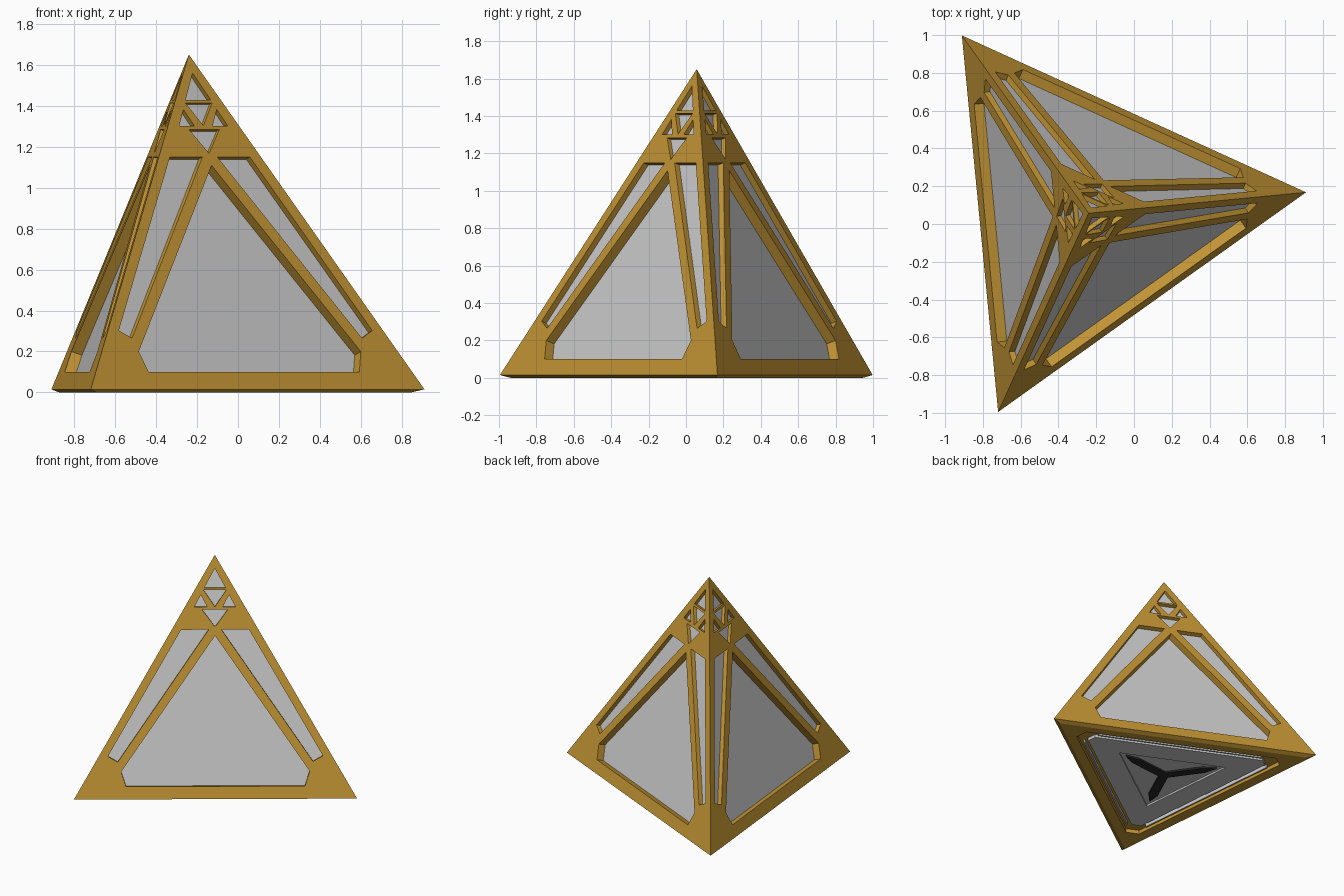
import bpy, bmesh, math
from mathutils import Vector

if "Cube" in bpy.data.objects:
    bpy.data.objects.remove(bpy.data.objects["Cube"])

CENTRE = Vector((-0.24, 0.057, 0))
R, TURN, LIP, TOP = 1.156, 5.5, 0.015, 1.65


def material(name, rgb):
    m = bpy.data.materials.new(name)
    m.diffuse_color = (*rgb, 1)
    m.use_nodes = True
    m.node_tree.nodes["Principled BSDF"].inputs["Base Color"].default_value = m.diffuse_color
    return m


BRONZE = material("bronze", (0.55, 0.30, 0.035))
BLACK = material("black", (0.02, 0.02, 0.02))


def base_tri(r, z, cut=0.0):
    """Triangle matching the base; cut trims its corners."""
    c = [CENTRE + Vector((r * math.cos(math.radians(TURN + 120 * i)),
                          r * math.sin(math.radians(TURN + 120 * i)), z)) for i in range(3)]
    if not cut:
        return c
    pts = []
    for i in range(3):
        pts += [c[i].lerp(c[i - 1], cut), c[i].lerp(c[(i + 1) % 3], cut)]
    return pts


def prism(bm, pts, shift):
    a = [bm.verts.new(p) for p in pts]
    b = [bm.verts.new(p + shift) for p in pts]
    bm.faces.new(a)
    bm.faces.new(b[::-1])
    for i in range(len(a)):
        j = (i + 1) % len(a)
        bm.faces.new((a[j], a[i], b[i], b[j]))


def finish(bm, name, mat=None):
    bmesh.ops.recalc_face_normals(bm, faces=bm.faces[:])
    me = bpy.data.meshes.new(name)
    bm.to_mesh(me)
    bm.free()
    ob = bpy.data.objects.new(name, me)
    bpy.context.collection.objects.link(ob)
    if mat:
        me.materials.append(mat)
    return ob


def carve(ob, cutter):
    cutter.hide_render = True
    mod = ob.modifiers.new("carve", 'BOOLEAN')
    mod.operation, mod.solver, mod.object = 'DIFFERENCE', 'EXACT', cutter
    bpy.context.view_layer.objects.active = ob
    bpy.ops.object.modifier_apply(modifier=mod.name)
    bpy.data.objects.remove(cutter)


# openings on one face: (depth, outline as across/up coordinates)
side_bay = [(0.045, 1.203), (0.24, 1.203), (0.76, 0.305), (0.69, 0.265)]
small_tri = [(0.055, 1.365), (0.145, 1.365), (0.10, 1.45)]
openings = [
    (0.055, [(-0.632, 0.09), (0.632, 0.09), (0.666, 0.196), (0, 1.16), (-0.666, 0.196)]),
    (0.025, [(-0.075, 1.50), (0.075, 1.50), (0, 1.638)]),
    (0.025, [(-0.08, 1.484), (0.08, 1.484), (0, 1.366)]),
    (0.025, [(-0.09, 1.345), (0.09, 1.345), (0, 1.222)]),
]
for depth, outline in ((0.033, side_bay), (0.025, small_tri)):
    openings += [(depth, [(s * u, v) for u, v in outline]) for s in (1, -1)]

# solid pyramid with a thin bevelled lip at the foot
corners, apex = base_tri(R, LIP), CENTRE + Vector((0, 0, TOP))
bm = bmesh.new()
foot = [bm.verts.new(p) for p in base_tri(R - 0.065, 0)]
rim = [bm.verts.new(p) for p in corners]
tip = bm.verts.new(apex)
bm.faces.new(foot)
for i in range(3):
    j = (i + 1) % 3
    bm.faces.new((foot[i], foot[j], rim[j], rim[i]))
    bm.faces.new((rim[i], rim[j], tip))
frame = finish(bm, "pyramid_frame", BRONZE)

# window recesses and the panes set into them
cuts, panes = bmesh.new(), bmesh.new()
for i in range(3):
    a, b = corners[i - 1], corners[i]
    mid = (a + b) / 2
    across, up = (b - a).normalized(), (apex - mid).normalized()
    out = across.cross(up)
    for depth, outline in openings:
        pts = [mid + across * u + up * v for u, v in outline]
        prism(cuts, [p + out * 0.02 for p in pts], -out * (depth + 0.025))
        prism(panes, [p - out * depth for p in pts], -out * 0.01)

# recess under the base
prism(cuts, base_tri(0.95, -0.02, 0.06), Vector((0, 0, 0.05)))
carve(frame, finish(cuts, "recess_cutter"))
finish(panes, "window_panes")

# base plate with a triangular well in its middle
bm = bmesh.new()
prism(bm, base_tri(0.82, 0.006, 0.05), Vector((0, 0, 0.026)))
plate = finish(bm, "base_plate")
bm = bmesh.new()
prism(bm, base_tri(0.47, -0.02), Vector((0, 0, 0.04)))
carve(plate, finish(bm, "well_cutter"))

# three-armed spider in the well, and slim strips around the plate
arms, strips = bmesh.new(), bmesh.new()
edge = base_tri(0.90, 0.004)
for i in range(3):
    d = (base_tri(1, 0)[i] - CENTRE).normalized()
    n = Vector((-d.y, d.x, 0))
    o = CENTRE + Vector((0, 0, 0.006))
    prism(arms, [o - n * 0.035, o + d * 0.30 - n * 0.035, o + d * 0.40,
                 o + d * 0.30 + n * 0.035, o + n * 0.035], Vector((0, 0, 0.015 + 0.001 * i)))
    p, q = edge[i].lerp(edge[i - 1], 0.1), edge[i].lerp(edge[i - 1], 0.9)
    w = (CENTRE - (p + q) / 2)
    w.z = 0
    w = w.normalized() * 0.012
    prism(strips, [p, q, q + w, p + w], Vector((0, 0, 0.028)))
finish(arms, "base_spider", BLACK)
finish(strips, "base_strips")
